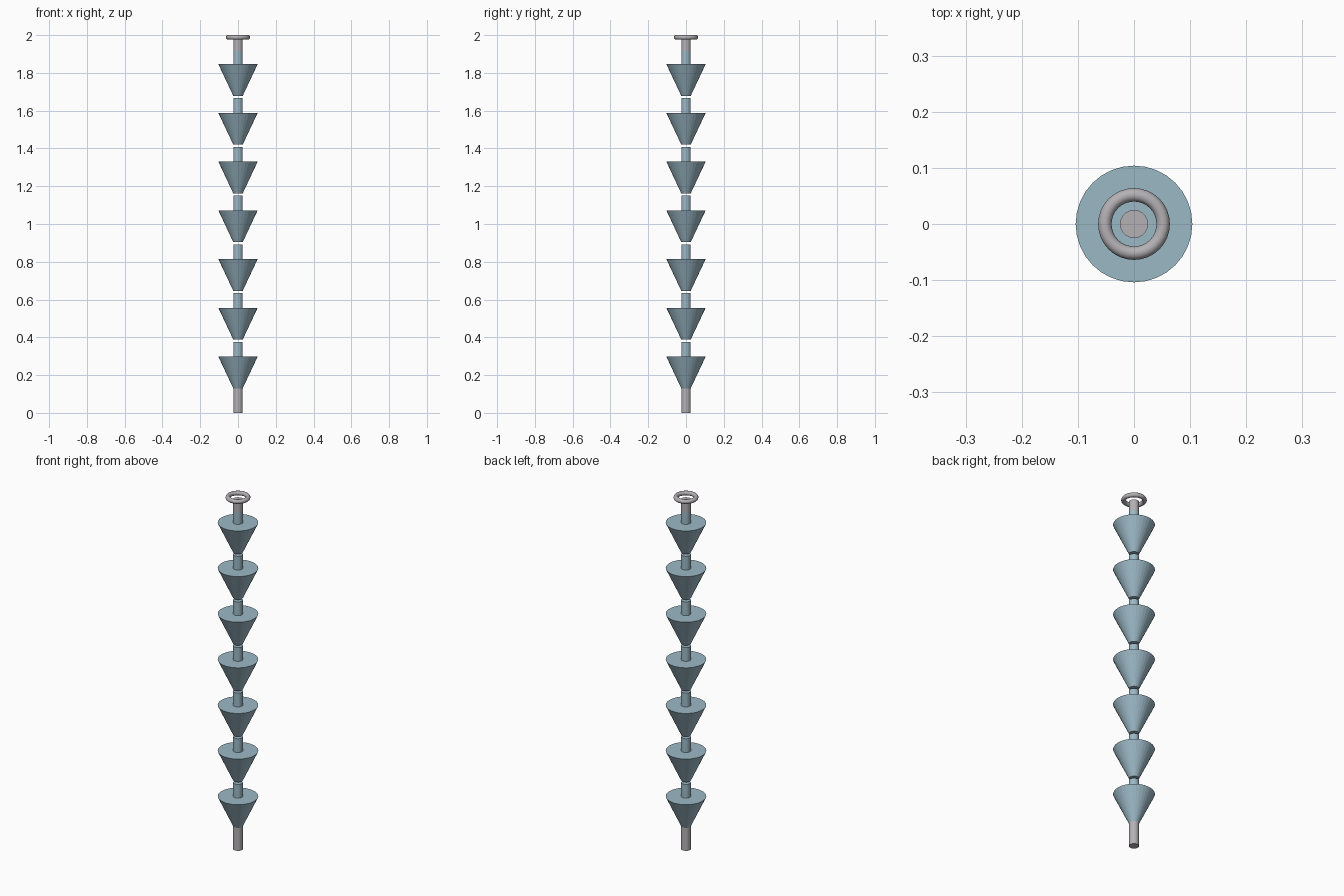
import bpy
import math

cube = bpy.data.objects.get("Cube")
if cube:
    bpy.data.objects.remove(cube, do_unlink=True)


def material(name, color):
    m = bpy.data.materials.new(name)
    m.use_nodes = True
    m.diffuse_color = (*color, 1)
    m.node_tree.nodes["Principled BSDF"].inputs["Base Color"].default_value = (*color, 1)
    return m


blue = material("pale blue", (0.33, 0.48, 0.56))
grey = material("light grey", (0.46, 0.44, 0.46))


def frustum(name, r_low, r_high, z_low, z_high, mat):
    bpy.ops.mesh.primitive_cone_add(vertices=32, radius1=r_low, radius2=r_high,
                                    depth=z_high - z_low,
                                    location=(0, 0, (z_low + z_high) / 2))
    ob = bpy.context.object
    ob.name = name
    ob.data.materials.append(mat)
    return ob


ROD = 0.025      # radius of rods and necks
PITCH = 0.258    # spacing of the repeated cups
COUNT = 7

# Repeated cups, each with a short neck on top and a small gap above it
for i in range(COUNT):
    z = 0.13 + i * PITCH
    frustum(f"cup_{i + 1}", ROD, 0.104, z, z + 0.168, blue)
    neck = 0.078 if i < COUNT - 1 else 0.07
    frustum(f"neck_{i + 1}", ROD, ROD, z + 0.168, z + 0.168 + neck, blue)

# End rods
frustum("bottom_rod", ROD, ROD, 0, 0.13, grey)
frustum("top_rod", ROD, ROD, 1.916, 1.977, grey)

# Hanging ring
bpy.ops.mesh.primitive_torus_add(major_radius=0.052, minor_radius=0.012,
                                 major_segments=32, minor_segments=12,
                                 location=(0, 0, 1.988))
ring = bpy.context.object
ring.name = "top_ring"
ring.data.materials.append(grey)
bpy.ops.object.shade_smooth_by_angle(angle=math.radians(40))
